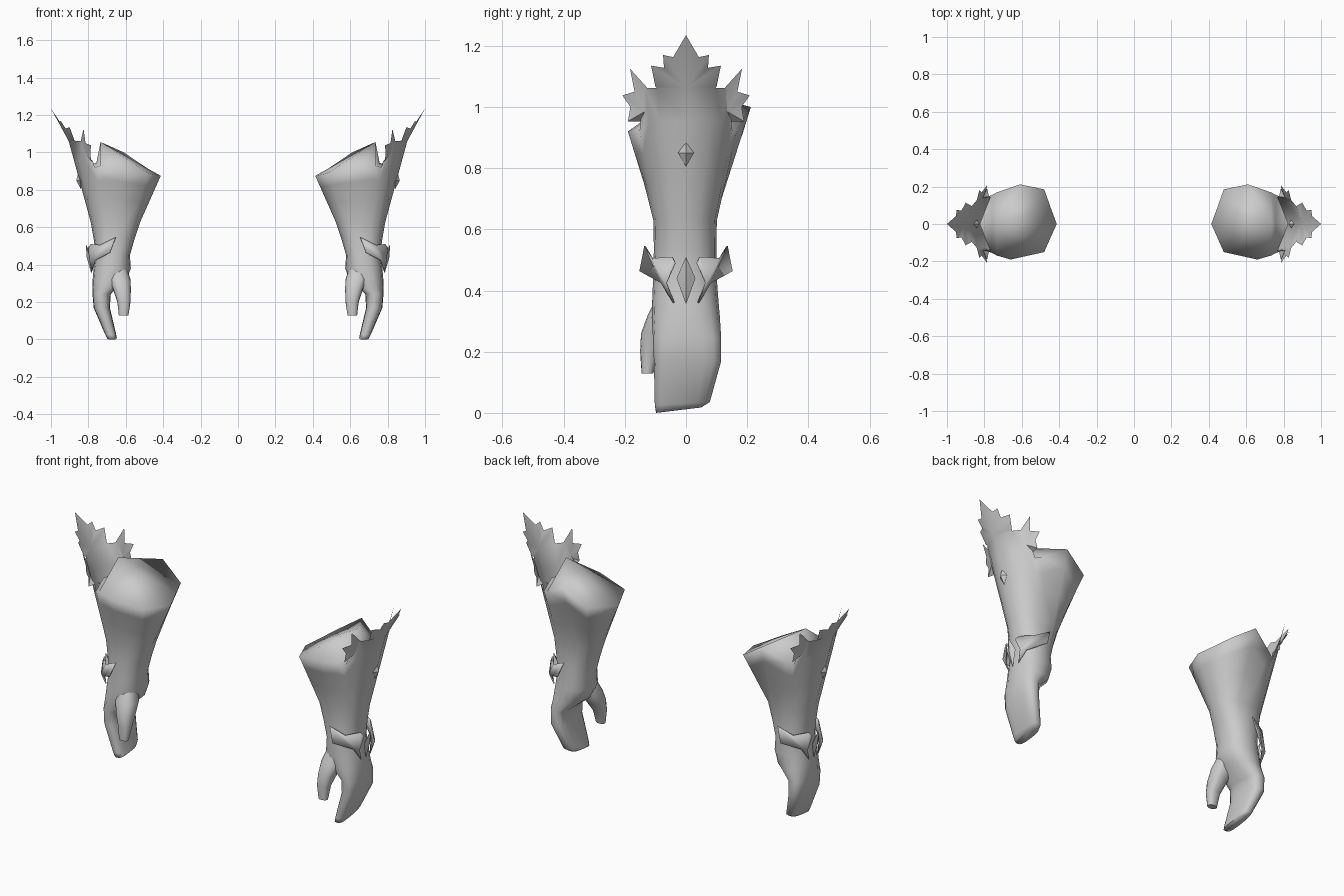
import bpy, bmesh, math
from mathutils import Vector

if "Cube" in bpy.data.objects:
    bpy.data.objects.remove(bpy.data.objects["Cube"])

N = 16  # columns around each tube

metal = bpy.data.materials.new("grey_metal")
metal.diffuse_color = (0.6, 0.6, 0.6, 1)
metal.use_nodes = True
metal.node_tree.nodes["Principled BSDF"].inputs["Base Color"].default_value = metal.diffuse_color


def finish(name, verts, faces, sheet=False, thickness=0.0, angle=40):
    """Mesh one side's part, orient it, mirror it to the other side."""
    bm = bmesh.new()
    vs = [bm.verts.new(v) for v in verts]
    for f in faces:
        bm.faces.new([vs[i] for i in f])
    bmesh.ops.recalc_face_normals(bm, faces=bm.faces)
    bm.normal_update()
    if sheet and sum(f.normal.x * f.calc_area() for f in bm.faces) < 0:
        bmesh.ops.reverse_faces(bm, faces=bm.faces)
    me = bpy.data.meshes.new(name)
    bm.to_mesh(me)
    bm.free()
    me.materials.append(metal)
    ob = bpy.data.objects.new(name, me)
    bpy.context.collection.objects.link(ob)
    bpy.ops.object.select_all(action='DESELECT')
    ob.select_set(True)
    bpy.context.view_layer.objects.active = ob
    bpy.ops.object.shade_smooth_by_angle(angle=math.radians(angle))
    if thickness:
        s = ob.modifiers.new("thickness", 'SOLIDIFY')
        s.thickness, s.offset = thickness, 0
    m = ob.modifiers.new("pair", 'MIRROR')
    m.use_mirror_merge = False
    return ob


def ring(z, x0, x1, y0, y1, power=0.85, tilt=0.0):
    """Rounded section between x0..x1 and y0..y1, starting at the inner side."""
    pts = []
    for i in range(N):
        a = math.pi - 2 * math.pi * i / N
        c, s = math.cos(a), math.sin(a)
        c = math.copysign(abs(c) ** power, c)
        s = math.copysign(abs(s) ** power, s)
        y = (y0 + y1) / 2 + s * (y1 - y0) / 2
        pts.append(Vector(((x0 + x1) / 2 + c * (x1 - x0) / 2, y, z + tilt * (y - y0))))
    return pts


def loft(name, rings, extra_verts=(), extra_faces=(), angle=40):
    """Skin the rings, close the lowest one and add any extra faces."""
    verts = [p for r in rings for p in r] + list(extra_verts)
    faces = [tuple(range(N))]
    for k in range(len(rings) - 1):
        for i in range(N):
            j = (i + 1) % N
            faces.append((k * N + i, k * N + j, (k + 1) * N + j, (k + 1) * N + i))
    top = (len(rings) - 1) * N
    faces += [tuple(top + i for i in f) for f in extra_faces]
    return finish(name, verts, faces, angle=angle)


# Flared cuff rim, from the inner side round the back to the outer side and the front
outer = [(.735, .168, .93), (.765, .152, .92), (.835, .134, 1.062), (.868, .095, 1.062)]
rim = [(.413, 0, .875), (.447, .092, .893), (.48, .185, .912), (.61, .212, 1.0)]
rim += outer + [(.905, 0, 1.06)] + [(x, -y, z) for x, y, z in reversed(outer)]
rim += [(.66, -.19, .92), (.48, -.15, .89), (.447, -.075, .882)]
rim = [Vector(p) for p in rim]

# Mitten, wrist and forearm in one tube
sections = [(0, .648, .70, -.098, .05, .6, .12), (.025, .652, .712, -.102, .078, .65, .06),
            (.17, .685, .772, -.105, .115, .7), (.245, .68, .778, -.108, .115, .75),
            (.31, .60, .778, -.112, .111), (.38, .573, .772, -.11, .105),
            (.45, .578, .760, -.107, .100), (.54, .552, .772, -.105, .099),
            (.63, .522, .788, -.107, .101)]
rings = [ring(*s) for s in sections]
low = rings[-1]
for t in (.4, .75):
    rings.append([a.lerp(b, t) for a, b in zip(low, rim)])
rings.append(rim)

# Closed cuff opening (apex 16), its step down (17, 18) and the crest teeth (19 to 29)
cap = [(16, 3, 2), (16, 2, 1), (16, 1, 0), (16, 0, 15), (16, 15, 14), (16, 14, 13)]
step = [(16, 4, 3), (16, 17, 4), (17, 5, 4), (17, 18, 5),
        (16, 13, 12), (16, 12, 17), (17, 12, 11), (17, 11, 18)]
half = [(.875, .10, 1.066), (.90, .114, 1.135), (.922, .072, 1.128),
        (.948, .075, 1.17), (.952, .042, 1.163)]
teeth = half + [(1.0, 0, 1.235)] + [(x, -y, z) for x, y, z in reversed(half)]
outline = [7] + list(range(19, 30)) + [9]
crest = [(8, a, b) for a, b in zip(outline, outline[1:])]
loft("gauntlet_shell", rings, [(.735, 0, 1.056), (.757, 0, .945), (.825, 0, .92)] + teeth,
     cap + step + crest, angle=95)

# Thumb
loft("thumb", [ring(*s) for s in [(.128, .586, .637, -.145, -.108), (.20, .575, .645, -.150, -.085),
                                  (.26, .573, .665, -.147, -.045), (.32, .574, .69, -.125, -.01),
                                  (.40, .60, .70, -.085, 0)]], angle=60)

# Parts found both at the front and at the back of each gauntlet
for side, sy in (("front", -1), ("back", 1)):
    # spiked leaf beside the crest
    leaf = [(.81, .135, .985), (.84, .128, 1.064), (.826, .183, 1.125), (.815, .168, 1.05),
            (.785, .208, 1.038), (.79, .182, 1.0), (.785, .19, .953), (.775, .145, .953),
            (.765, .150, .90)]
    finish(side + "_leaf", [(x, sy * y, z) for x, y, z in leaf],
           [(0, i, i + 1) for i in range(1, 8)] + [(0, 8, 1)], sheet=True, angle=25)
    # wrist guard wing
    wing = [(.655, .134, .545), (.735, .110, .505), (.785, .045, .51), (.80, .036, .49),
            (.793, .065, .425), (.782, .04, .36), (.762, .08, .425), (.685, .150, .463)]
    finish(side + "_wrist_wing", [(x, sy * y, z) for x, y, z in wing],
           [(0, 1, 6, 7), (1, 2, 4, 6), (2, 3, 4), (4, 5, 6)],
           sheet=True, thickness=.006, angle=60)


def gem(name, x, z, top, bottom, width, bulge):
    """Faceted diamond stud facing outward."""
    finish(name, [(x + top * .3, 0, z + top), (x, width, z), (x - bottom * .1, 0, z - bottom),
                  (x, -width, z), (x + bulge, 0, z), (x - bulge, 0, z)],
           [(i, (i + 1) % 4, c) for i in range(4) for c in (4, 5)], angle=15)


gem("wrist_gem", .793, .44, .07, .085, .031, .016)
gem("forearm_gem", .845, .85, .035, .045, .026, .02)
